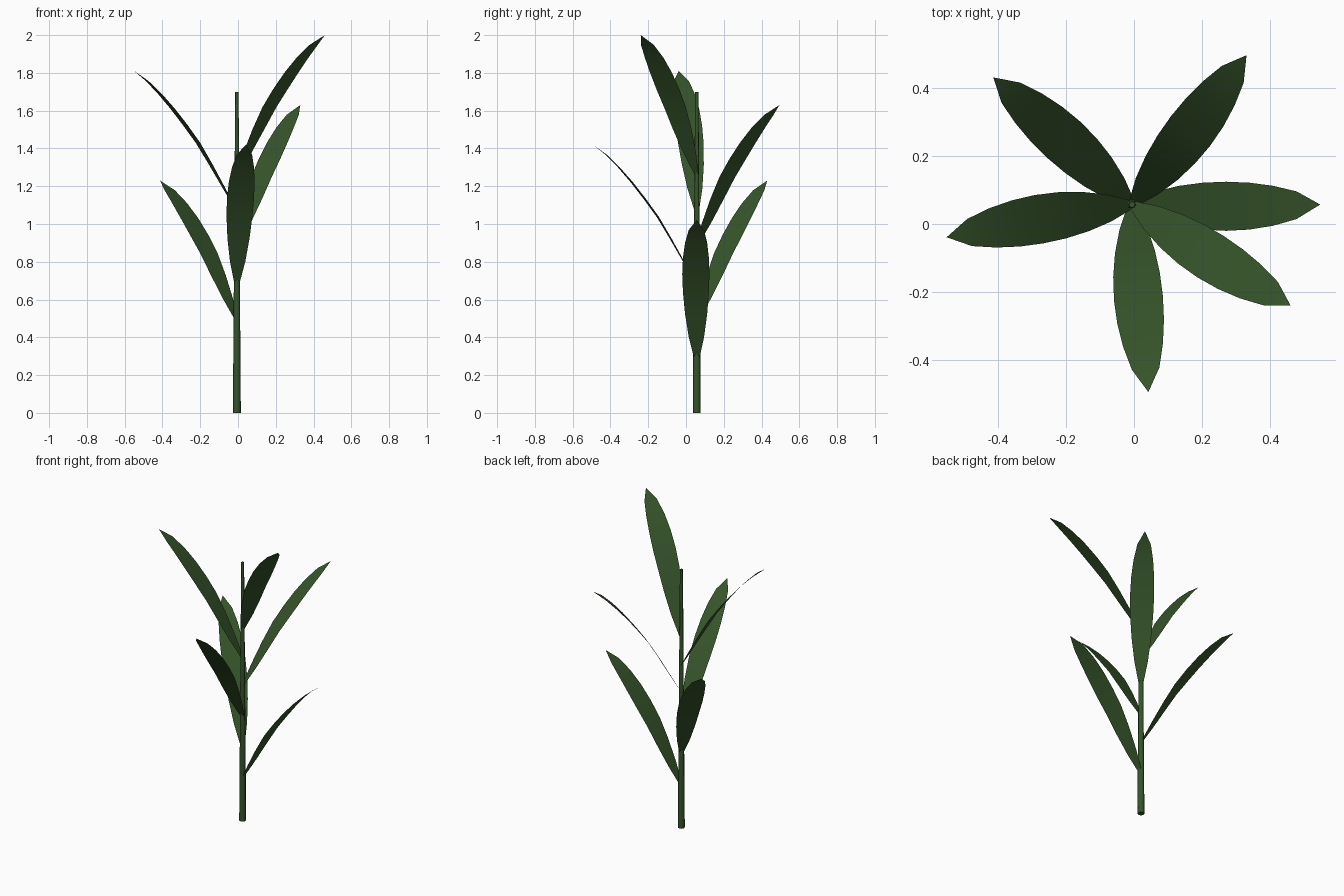
import bpy, bmesh, math
from mathutils import Vector

if "Cube" in bpy.data.objects:
    bpy.data.objects.remove(bpy.data.objects["Cube"])

green = bpy.data.materials.new("foliage_green")
green.diffuse_color = (0.037, 0.089, 0.0235, 1)
green.use_nodes = True
green.node_tree.nodes["Principled BSDF"].inputs["Base Color"].default_value = green.diffuse_color

STEM = Vector((-0.006, 0.057, 0))      # stem axis, off centre
REACH = 0.552                          # leaf length seen from above
RISE = [0, .122, .244, .360, .455, .543, .622, .690, .742]   # arching leaf profile
TIPS = [1.021, 1.230, 1.420, 1.630, 1.810, 2.0]              # tip heights


def finish(bm, name):
    mesh = bpy.data.meshes.new(name)
    bm.to_mesh(mesh)
    bm.free()
    obj = bpy.data.objects.new(name, mesh)
    obj.data.materials.append(green)
    bpy.context.collection.objects.link(obj)
    return obj


# Tapered stem
bm = bmesh.new()
bmesh.ops.create_cone(bm, cap_ends=True, segments=8, radius1=0.021,
                      radius2=0.009, depth=1.70)
bmesh.ops.translate(bm, verts=bm.verts, vec=STEM + Vector((0, 0, 0.85)))
for f in bm.faces:
    f.smooth = abs(f.normal.z) < 0.9
finish(bm, "stem")


# Thin arching leaf blade with a pointed tip
def leaf(index, angle, tip_z):
    out = Vector((math.cos(angle), math.sin(angle), 0))
    side = Vector((-out.y, out.x, 0))
    bm = bmesh.new()
    n = len(RISE) - 1
    prev = None
    for i, rise in enumerate(RISE):
        t = i / n
        mid = STEM + out * (REACH * t) + Vector((0, 0, tip_z - RISE[-1] + rise))
        mid -= side * 0.005 * math.sin(math.pi * t)
        if i == n:
            bm.faces.new((prev[0], prev[1], bm.verts.new(mid)))
            break
        half = max(0.012, 0.072 * math.sin(math.pi * t) ** 0.6)
        row = [bm.verts.new(mid + side * half), bm.verts.new(mid - side * half)]
        if prev:
            bm.faces.new((prev[0], prev[1], row[1], row[0]))
        prev = row
    for f in bm.faces:
        f.smooth = True
    bm.normal_update()
    finish(bm, f"leaf_{index + 1}")


# Leaves spiral up the stem by the golden angle
for k, z in enumerate(TIPS):
    leaf(k, math.radians(137.5 * k), z)
